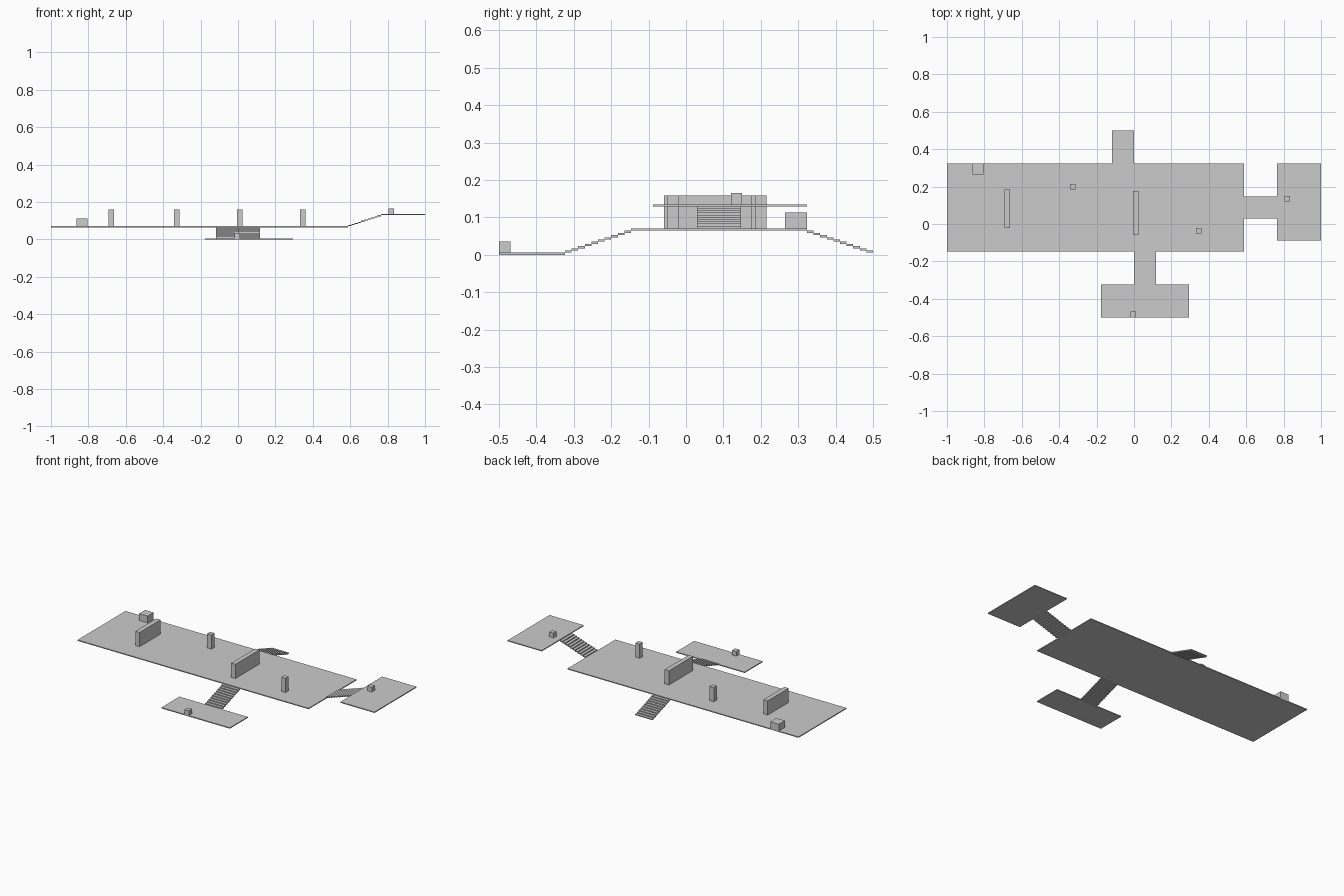
import bpy
from mathutils import Vector

if "Cube" in bpy.data.objects:
    bpy.data.objects.remove(bpy.data.objects["Cube"])

U = 2 / 34          # one layout unit
T = 0.1             # slab and tread thickness, in layout units
STEPS = 10


def box(name, lo, hi):
    """Axis-aligned box between two corners given in layout units."""
    lo, hi = Vector(lo) * U, Vector(hi) * U
    bpy.ops.mesh.primitive_cube_add(size=1, location=(lo + hi) / 2)
    ob = bpy.context.object
    ob.name = name
    ob.scale = hi - lo
    bpy.ops.object.transform_apply(location=False, rotation=False, scale=True)
    return ob


def stairs(name, lo, hi, step):
    """First tread box, repeated along the constant offset 'step'."""
    ob = box(name, lo, hi)
    mod = ob.modifiers.new("steps", 'ARRAY')
    mod.count = STEPS
    mod.use_relative_offset = False
    mod.use_constant_offset = True
    mod.constant_offset_displace = Vector(step) * U


LOW, MAIN, HIGH = 0.1, 1.2, 2.3   # walking heights of the three levels
RUN = 3 / STEPS

# Platforms
box("lower_platform", (-3, -8.5, LOW - T), (5, -5.5, LOW))
box("main_platform", (-17, -2.5, MAIN - T), (10, 5.5, MAIN))
box("upper_platform", (13, -1.5, HIGH - T), (17, 5.5, HIGH))

# Staircases, each starting at its lowest tread
stairs("front_stairs", (0, -5.5, LOW), (2, -5.5 + RUN, LOW + T), (0, RUN, T))
stairs("back_stairs", (-2, 8.5 - RUN, LOW), (0, 8.5, LOW + T), (0, -RUN, T))
stairs("side_stairs", (10, 0.5, MAIN), (10 + RUN, 2.5, MAIN + T), (RUN, 0, T))

# Walls and pillars on the main platform
TOP = MAIN + 1.5
box("left_wall", (-11.75, -0.35, MAIN), (-11.25, 3.15, TOP))
box("middle_wall", (-0.1, -1, MAIN), (0.4, 3, TOP))
for name, x, y in (("left_pillar", -5.8, 3.15), ("right_pillar", 5.65, -0.85)):
    box(name, (x, y, MAIN), (x + 0.5, y + 0.5, TOP))

# Loose crates
box("large_crate", (-14.7, 4.5, MAIN), (-13.7, 5.5, MAIN + 0.72))
box("lower_crate", (-0.3, -8.5, LOW), (0.2, -7.97, LOW + 0.5))
box("upper_crate", (13.7, 2.04, HIGH), (14.2, 2.54, HIGH + 0.5))
